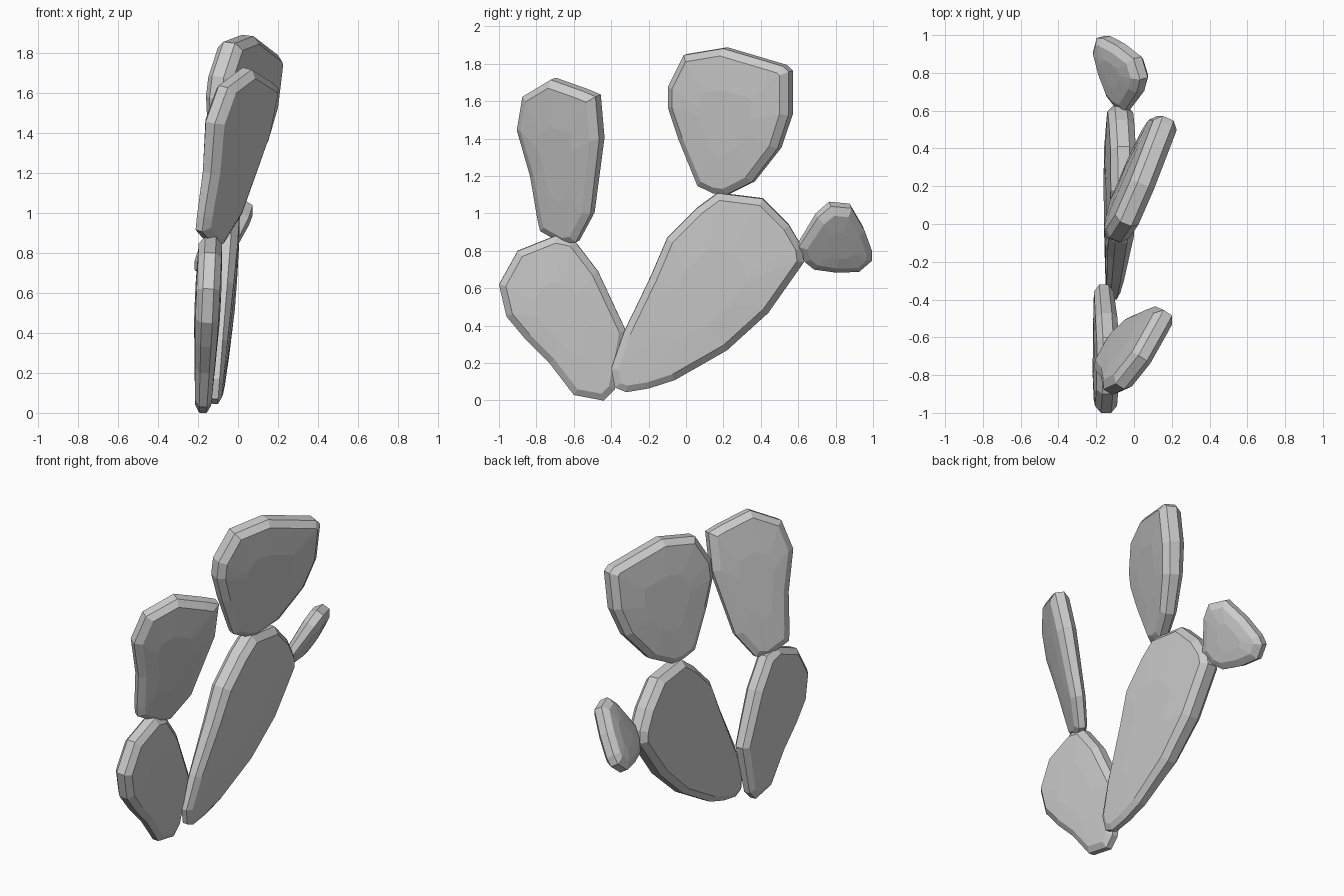
import bpy, bmesh
from mathutils import Vector

if "Cube" in bpy.data.objects:
    bpy.data.objects.remove(bpy.data.objects["Cube"])


def make_pad(name, outline, base, plane, half, inset=0.035, taper=0.65):
    """Faceted cactus pad: side outline (y, z) laid on a tilted plane, then thickened.
    plane = (x at base, slope along y, slope along z)."""
    pts = [Vector(p) for p in outline]
    n = len(pts)
    area = sum(pts[i - 1].x * pts[i].y - pts[i].x * pts[i - 1].y for i in range(n))
    if area < 0:
        pts.reverse()
    base = Vector(base)
    centre = sum(pts, Vector((0, 0))) / n
    reach = max((p - base).length for p in pts)
    x0, sy, sz = plane
    normal = Vector((1, -sy, -sz)).normalized()

    def inward(i):
        a = (pts[i] - pts[i - 1]).normalized()
        b = (pts[(i + 1) % n] - pts[i]).normalized()
        na, nb = Vector((-a.y, a.x)), Vector((-b.y, b.x))
        return (na + nb) / (1 + na.dot(nb))

    def place(p, offset):
        d = p - base
        grow = taper + (1 - taper) * min(1, 1.6 * d.length / reach)
        return Vector((x0 + sy * d.x + sz * d.y, p.x, p.y)) + normal * (offset * half * grow)

    inner = [pts[i] + inward(i) * inset for i in range(n)]
    core = [centre + (p - centre) * 0.5 for p in inner]
    bm = bmesh.new()
    # Rings run from the back face, over the rim, to the front face
    layers = [(core, -1.0), (inner, -0.9), (pts, -0.42), (pts, 0.42), (inner, 0.9), (core, 1.0)]
    rings = [[bm.verts.new(place(p, off)) for p in ring] for ring, off in layers]
    for r, s in zip(rings, rings[1:]):
        for i in range(n):
            j = (i + 1) % n
            bm.faces.new((r[i], r[j], s[j], s[i]))
    bm.faces.new(list(reversed(rings[0])))
    bm.faces.new(rings[-1])
    bmesh.ops.recalc_face_normals(bm, faces=bm.faces[:])
    mesh = bpy.data.meshes.new(name)
    bm.to_mesh(mesh)
    bm.free()
    obj = bpy.data.objects.new(name, mesh)
    bpy.context.collection.objects.link(obj)
    return obj


# Lower front pad, standing on the ground
make_pad("lower_front_pad",
         [(-.60, .03), (-.44, .0), (-.38, .06), (-.32, .37), (-.47, .69), (-.60, .86),
          (-.70, .88), (-.90, .80), (-1.0, .62), (-.96, .45), (-.86, .33), (-.73, .20)],
         (-.50, .02), (-.175, 0, .045), .065)

# Large leaning pad
make_pad("large_leaning_pad",
         [(-.38, .07), (-.32, .045), (-.20, .065), (-.06, .11), (.22, .27), (.44, .47),
          (.63, .74), (.62, .82), (.55, .94), (.41, 1.08), (.17, 1.11), (.06, 1.03),
          (-.10, .87), (-.19, .66), (-.33, .37), (-.40, .17)],
         (-.36, .08), (-.115, 0, .06), .075, taper=.5)

# Upper front pad
make_pad("upper_front_pad",
         [(-.71, 1.72), (-.54, 1.66), (-.47, 1.63), (-.45, 1.40), (-.50, 1.0), (-.58, .85),
          (-.65, .84), (-.77, .91), (-.785, .98), (-.82, 1.2), (-.89, 1.45), (-.86, 1.63)],
         (-.65, .86), (-.13, .65, .25), .065)

# Upper rear pad
make_pad("upper_rear_pad",
         [(.21, 1.885), (.53, 1.79), (.56, 1.76), (.56, 1.53), (.50, 1.35), (.36, 1.17),
          (.22, 1.10), (.15, 1.11), (.07, 1.15), (-.03, 1.40), (-.085, 1.57),
          (-.085, 1.68), (.0, 1.85)],
         (.20, 1.10), (-.05, .42, .12), .075)

# Small rear bud pad
make_pad("small_bud_pad",
         [(.60, .83), (.63, .75), (.68, .71), (.80, .695), (.92, .70), (.99, .76),
          (.99, .81), (.95, .92), (.88, 1.04), (.77, 1.05), (.70, .99)],
         (.62, .80), (-.06, -.25, .6), .06)
